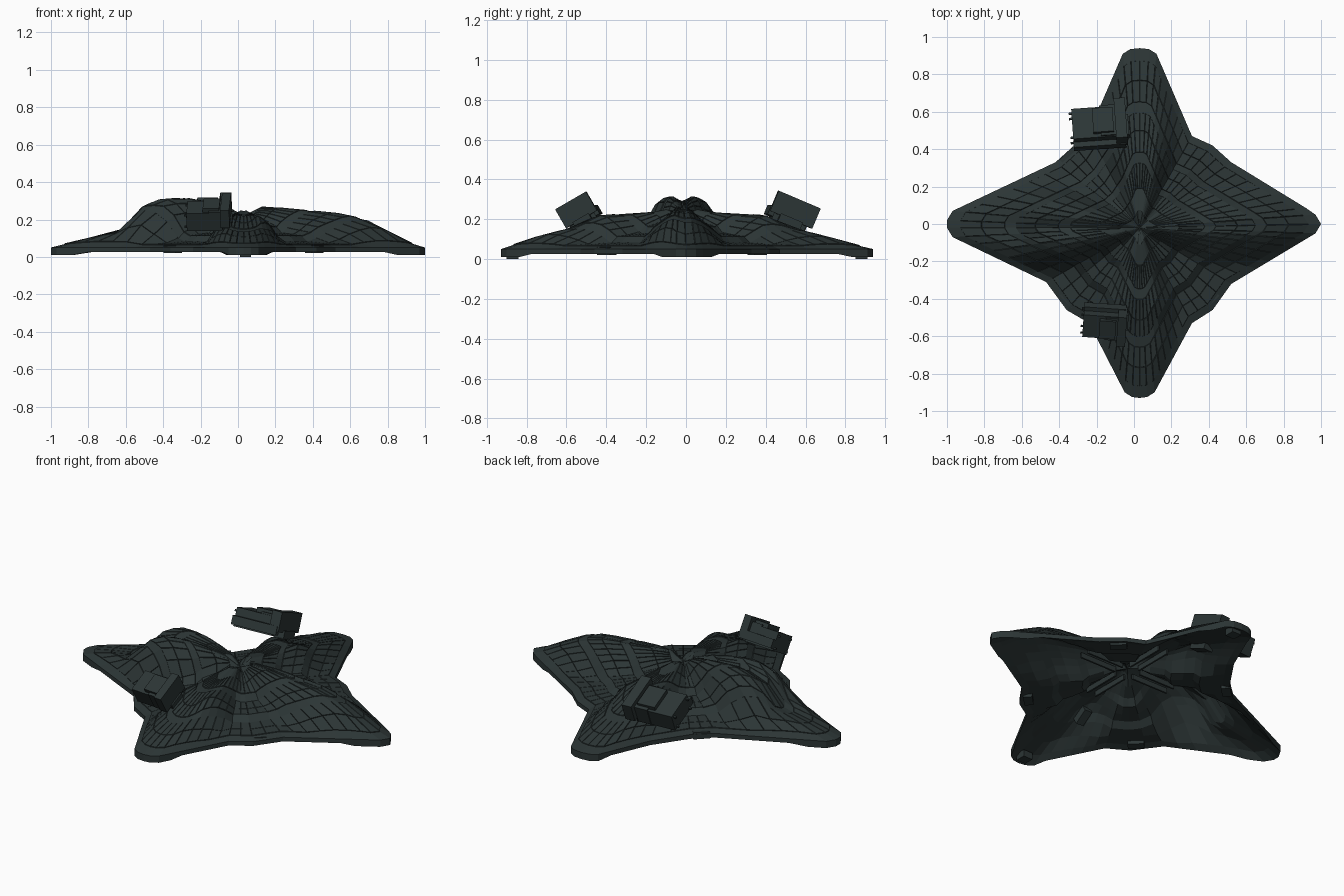
import bpy, bmesh, math
from mathutils import Vector, Matrix

cube = bpy.data.objects.get("Cube")
if cube:
    bpy.data.objects.remove(cube)

hull_mat = bpy.data.materials.new("dark_green_grey")
hull_mat.use_nodes = True
COLOUR = (0.025, 0.036, 0.036, 1)
hull_mat.diffuse_color = COLOUR
hull_mat.node_tree.nodes["Principled BSDF"].inputs["Base Color"].default_value = COLOUR

CENTRE = Vector((0.03, -0.02))


def finish(bm, name):
    bmesh.ops.recalc_face_normals(bm, faces=bm.faces)
    mesh = bpy.data.meshes.new(name)
    bm.to_mesh(mesh)
    bm.free()
    mesh.materials.append(hull_mat)
    ob = bpy.data.objects.new(name, mesh)
    bpy.context.collection.objects.link(ob)
    return ob


def lookup(table, x):
    """Linear interpolation in a short list of (x, value) pairs."""
    if x <= table[0][0]:
        return table[0][1]
    for (a, p), (b, q) in zip(table, table[1:]):
        if x <= b:
            return p + (q - p) * (x - a) / (b - a)
    return table[-1][1]


# Plan outline of the star: corner point and number of spokes to the next one
OUTLINE = [
    (1.0, 0, 1), (0.97, 0.05, 1), (0.92, 0.085, 6), (0.52, 0.33, 2), (0.42, 0.42, 2),
    (0.31, 0.47, 6), (0.12, 0.91, 1), (0.08, 0.935, 1), (0.03, 0.94, 1), (-0.02, 0.935, 1),
    (-0.06, 0.91, 4), (-0.19, 0.61, 2), (-0.32, 0.42, 2), (-0.42, 0.33, 6), (-0.97, 0.07, 1),
    (-1.0, 0.02, 1), (-1.0, -0.02, 1), (-0.97, -0.07, 6), (-0.47, -0.31, 2), (-0.36, -0.46, 2),
    (-0.24, -0.53, 6), (-0.05, -0.9, 1), (-0.01, -0.925, 1), (0.03, -0.93, 1), (0.07, -0.925, 1),
    (0.11, -0.9, 6), (0.31, -0.53, 2), (0.42, -0.46, 2), (0.52, -0.32, 6), (0.92, -0.08, 1),
    (0.97, -0.05, 1),
]
rim = []
for i, (x, y, n) in enumerate(OUTLINE):
    a, b = Vector((x, y)), Vector(OUTLINE[(i + 1) % len(OUTLINE)][:2])
    rim += [a.lerp(b, k / n) for k in range(n)]

# Arms: direction, crest heights along the arm, cross-section (offset, share of crest)
SIDE_CREST = [(0, .22), (.08, .25), (.2, .225), (.42, .22), (.52, .165), (.9, .065)]
SIDE_SECTION = [(0, .95), (.05, 1), (.09, .95), (.2, 0)]
LEFT_CREST = [(0, .22), (.1, .27), (.54, .23), (.67, .19), (.82, .11), (.95, .06)]
RIGHT_CREST = [(0, .22), (.1, .28), (.3, .315), (.43, .315), (.55, .27), (.65, .135), (1, .065)]
ARMS = [
    (Vector((1, 0)), LEFT_CREST, [(0, .9), (.02, 1), (.04, .97), (.2, 0)]),
    (Vector((-1, 0)), RIGHT_CREST, [(0, .82), (.065, 1), (.1, .92), (.14, .75), (.23, 0)]),
    (Vector((0, 1)), SIDE_CREST, SIDE_SECTION),
    (Vector((0, -1)), SIDE_CREST, SIDE_SECTION),
]
# Terraced slope between the arms, from the centre to the rim
BASE = [(0, .22), (.1, .2), (.36, .16), (.42, .125), (.64, .11), (.7, .08), (.93, .065), (1, .05)]
RINGS = [.1, .22, .36, .42, .54, .64, .7, .82, .93, 1]


def height(p, t):
    base = lookup(BASE, t)
    z = base
    for d, crest, section in ARMS:
        q = p - CENTRE
        u, v = q.dot(d), abs(q.x * d.y - q.y * d.x)
        if u > 0:
            # the crest fans out from the centre and sinks into the valley
            f = lookup(section, v / min(1, 0.15 + u * 2.2)) * min(1, (1 - t) * 6)
            z = max(z, base + (lookup(crest, u) - base) * f)
    return z


def rim_floor(p):
    return .01 if p.length > .85 else .025


def shell(name, lower):
    bm = bmesh.new()
    pole = bm.verts.new((*CENTRE, .195 if lower else .22))
    rows = []
    for t in RINGS:
        row = []
        for e in rim:
            p = CENTRE.lerp(e, t)
            z = height(p, t)
            if lower:
                z = max(.03, z - .028) if t < 1 else rim_floor(e)
            row.append(bm.verts.new((p.x, p.y, z)))
        rows.append(row)
    panels = []
    for j in range(len(rim)):
        k = (j + 1) % len(rim)
        bm.faces.new((pole, rows[0][j], rows[0][k]))
        for i in range(len(RINGS) - 1):
            f = bm.faces.new((rows[i][j], rows[i + 1][j], rows[i + 1][k], rows[i][k]))
            if RINGS[i + 1] - RINGS[i] > .09 and f.calc_area() > .001:
                panels.append(f)
        if not lower:
            # rim wall
            low = [bm.verts.new((v.co.x, v.co.y, rim_floor(v.co.xy)))
                   for v in (rows[-1][j], rows[-1][k])]
            bm.faces.new((rows[-1][j], low[0], low[1], rows[-1][k]))
    bmesh.ops.remove_doubles(bm, verts=bm.verts, dist=1e-5)
    if not lower:
        # raised armour panels with thin seams between them
        bmesh.ops.recalc_face_normals(bm, faces=bm.faces)
        bmesh.ops.inset_individual(bm, faces=panels, thickness=.0025, depth=.004)
    return finish(bm, name)


shell("upper_hull", False)
shell("lower_hull", True)


def boxes(name, parts, matrix):
    """Boxes given by their low and high corners, joined as one part."""
    bm = bmesh.new()
    for low, high in parts:
        a, b = Vector(low), Vector(high)
        m = Matrix.Translation((a + b) / 2) @ Matrix.Diagonal((*(b - a), 1))
        bmesh.ops.create_cube(bm, size=1, matrix=matrix @ m)
    return finish(bm, name)


# Tilted turrets on the front and back arms
def turret(name, side, tilt, length, depth):
    m = (Matrix.Translation((-.04, side * .54, .225))
         @ Matrix.Rotation(side * math.radians(4), 4, 'Z')
         @ Matrix.Rotation(-side * math.radians(tilt), 4, 'X')
         @ Matrix.Diagonal((length, side * depth, 1, 1)))
    parts = [
        ((-.29, -.09, -.06), (-.05, .085, .045)),
        ((-.18, -.07, .04), (-.07, .07, .07)),
        ((-.14, -.085, -.055), (-.06, .09, .055)),
        ((-.06, -.115, -.03), (0, .115, .08)),
        ((-.29, -.12, -.05), (-.01, -.09, .0)),
        ((-.05, -.06, -.12), (.01, .06, -.02)),
    ]
    # prongs at the muzzle
    parts += [((-.305, y, z), (-.28, y + .01, z + .01)) for y in (-.08, .06) for z in (-.05, .02)]
    boxes(name, parts, m)


turret("back_turret", 1, 23, 1, 1)
turret("front_turret", -1, 30, .8, .78)

# Edge blocks on the four diagonals, and slim ribs below the arms
for i, name in enumerate(("back_left", "back_right", "front_right", "front_left")):
    q = math.radians(45 + 90 * i)
    m = Matrix.Translation((*CENTRE, 0)) @ Matrix.Rotation(q, 4, 'Z')
    boxes(name + "_edge_block", [((.51, -.045, .02), (.56, .045, .06))], m)
    r = Matrix.Translation((*CENTRE, 0)) @ Matrix.Rotation(q - math.pi / 4, 4, 'Z')
    boxes(name + "_under_rib", [((.06, s * .03 - .005, .165), (.3, s * .03 + .005, .195))
                                for s in (-1, 1)], r)

# Small feet under the front and back tips
boxes("tip_feet", [((.01, -.9, 0), (.07, -.84, .04)), ((.01, .85, 0), (.07, .91, .04))], Matrix())
